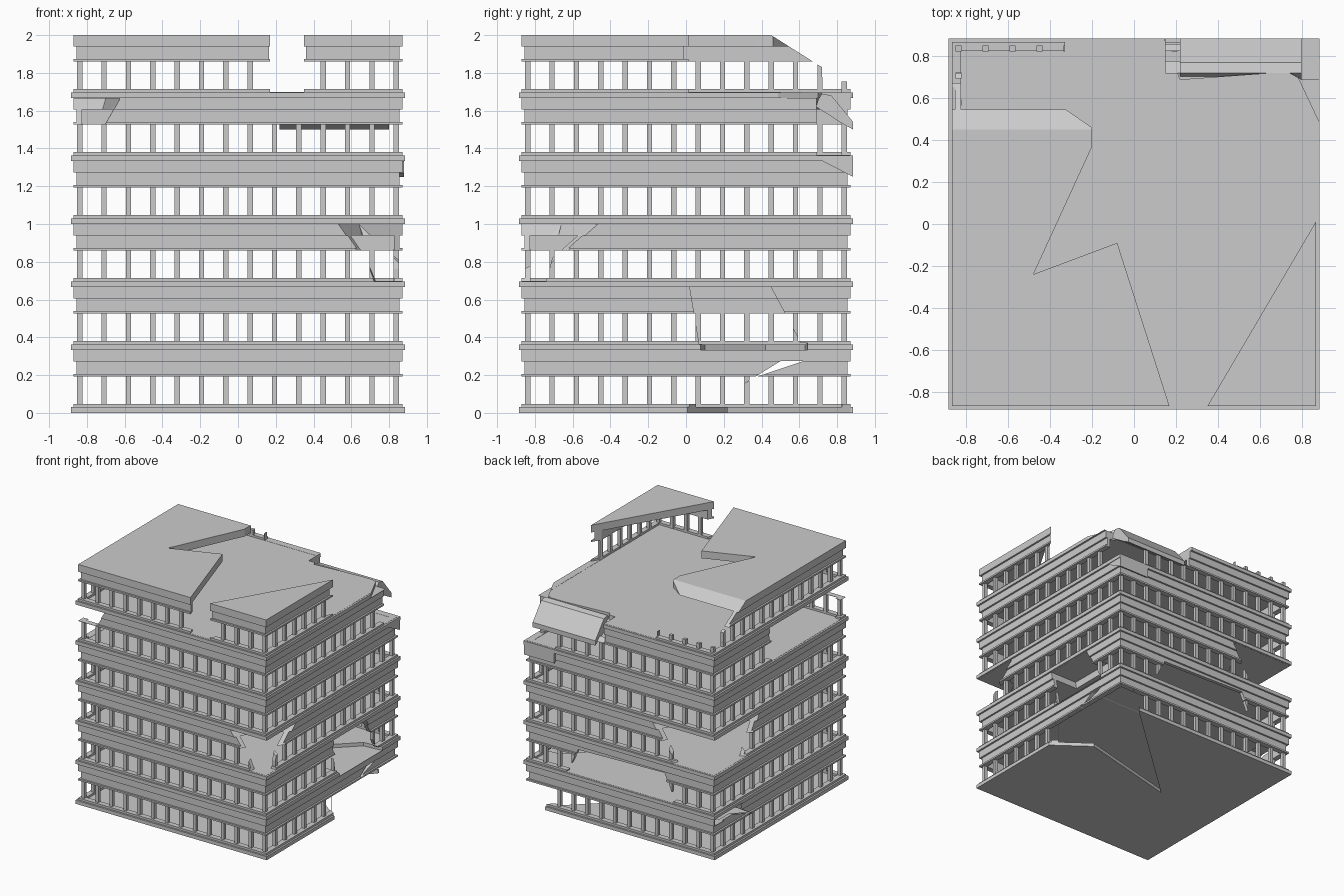
import bpy, bmesh
from mathutils import Vector

if "Cube" in bpy.data.objects:
    bpy.data.objects.remove(bpy.data.objects["Cube"])

H = 1 / 3          # storey height


def new_object(name, bm):
    bmesh.ops.recalc_face_normals(bm, faces=bm.faces)
    me = bpy.data.meshes.new(name)
    bm.to_mesh(me)
    bm.free()
    ob = bpy.data.objects.new(name, me)
    bpy.context.collection.objects.link(ob)
    return ob


def add_box(bm, lo, hi):
    v = [bm.verts.new((x, y, z)) for z in (lo[2], hi[2])
         for x, y in ((lo[0], lo[1]), (hi[0], lo[1]), (hi[0], hi[1]), (lo[0], hi[1]))]
    for f in ((3, 2, 1, 0), (4, 5, 6, 7), (0, 1, 5, 4), (1, 2, 6, 5), (2, 3, 7, 6), (3, 0, 4, 7)):
        bm.faces.new([v[i] for i in f])


def slab(name, r, z0, z1):
    bm = bmesh.new()
    add_box(bm, (-r, -r, z0), (r, r, z1))
    return new_object(name, bm)


def ring(name, r, t, z0, z1):
    bm = bmesh.new()
    loops = []
    for q, z in ((r, z0), (r, z1), (r - t, z1), (r - t, z0)):
        loops.append([bm.verts.new((x * q, y * q, z)) for x, y in ((-1, -1), (1, -1), (1, 1), (-1, 1))])
    for k in range(4):
        a, b = loops[k], loops[(k + 1) % 4]
        for i in range(4):
            j = (i + 1) % 4
            bm.faces.new((a[i], a[j], b[j], b[i]))
    return new_object(name, bm)


def columns(name, z0, z1):
    bm = bmesh.new()
    n, e, w = 13, 0.838, 0.014
    spots = set()
    for i in range(n + 1):
        p = round(-e + 2 * e * i / n, 4)
        for s in (-e, e):
            spots.add((p, s))
            spots.add((s, p))
    for x, y in sorted(spots):
        add_box(bm, (x - w, y - w, z0), (x + w, y + w, z1))
    return new_object(name, bm)


def prism(name, axis, poly, lo, hi, poly2=None):
    # outline swept along an axis, optionally lofted to a second outline
    def place(p, t):
        return {'x': (t, p[0], p[1]), 'y': (p[0], t, p[1]), 'z': (p[0], p[1], t)}[axis]
    bm = bmesh.new()
    a = [bm.verts.new(place(p, lo)) for p in poly]
    b = [bm.verts.new(place(p, hi)) for p in (poly2 or poly)]
    bm.faces.new(a[::-1])
    bm.faces.new(b)
    for i in range(len(a)):
        j = (i + 1) % len(a)
        bm.faces.new((a[i], a[j], b[j], b[i]))
    bmesh.ops.triangulate(bm, faces=bm.faces)
    return new_object(name, bm)


def bounds(ob):
    c = [v.co for v in ob.data.vertices]
    return [(min(v[i] for v in c), max(v[i] for v in c)) for i in range(3)]


# Six storeys: floor slab, sill, columns, lintel, band, ceiling slab
parts = []
for k in range(6):
    z = k * H
    parts += [
        slab(f"floor_slab_{k}", 0.885, z, z + 0.03),
        ring(f"window_sill_{k}", 0.87, 0.045, z + 0.03, z + 0.047),
        columns(f"columns_{k}", z + 0.03, z + 0.2),
        ring(f"lintel_{k}", 0.87, 0.045, z + 0.193, z + 0.207),
        ring(f"wall_band_{k}", 0.855, 0.03, z + 0.207, z + 0.272),
        slab(f"ceiling_slab_{k}", 0.87, z + 0.272, z + H),
    ]

E = 0.95           # beyond the outer walls
cuts = [
    # roof gap and missing back of the top storey
    ('z', [(.195, -E), (.303, -E), (E, .15), (E, E), (-.33, E), (-.33, .55), (-.2, .46),
           (-.2, .37), (-.48, -.24), (-.08, -.09)], 1.698, 2.1),
    ('x', [(.43, 2.013), (.72, 1.83), (.722, 1.75), (E, 1.76), (E, 2.1), (.43, 2.1)], -E, -.19),
    # back right corner of the fifth storey
    ('z', [(.22, .69), (.77, .73), (E, .35), (E, E), (.12, E)], 1.668, 1.72),
    ('x', [(.72, 1.66), (E, 1.44), (E, 1.72), (.72, 1.72)], .15, E),
    ('z', [(E, .69), (.8, .69), (.6, .8), (.6, E), (E, E)], 1.365, 1.72),
    # left wall of the fifth storey
    ('z', [(-E, -.8), (-.75, -.8), (-.75, .1), (-E, .12)], 1.365, 1.54),
    ('z', [(-E, -E), (-.7, -E), (-.74, .1), (-E, .12)], 1.528, 1.6655,
     [(-E, -E), (-.62, -E), (-.7, .12), (-E, .15)]),
    # opposite corners of the third storey
    ('z', [(.7, -E), (.75, -.74), (E, -.74), (E, -E)], .698, .999,
     [(.49, -E), (.64, -.66), (E, -.4), (E, -E)]),
    ('z', [(-.45, E), (-.6, .6), (-E, .4), (-E, E)], .698, .999,
     [(-.25, E), (-.5, .5), (-E, .22), (-E, E)]),
    # right and back walls of the second storey
    ('x', [(.02, .666), (.07, .365), (.61, .365), (.45, .666)], .62, E),
    ('z', [(E, .07), (.7, .1), (.5, .42), (.72, .63), (E, .65)], .334, .37),
    ('y', [(-.5, .365), (.5, .365), (.4, .57), (-.4, .59)], .7, E),
    # ground storey: missing back right corner and torn bands
    ('z', [(E, -.04), (.6, .22), (-.28, 0), (.68, .87), (.7, E), (E, E)], -.1, .192),
    ('x', [(.3, .15), (.5, .274), (.62, .274), (.37, .19)], -E, E),
    ('x', [(.5, .27), (.62, .271), (.86, .273), (.86, .34), (.52, .34)], -E, -.7),
]
cutters = [prism(f"cutter_{i}", *c) for i, c in enumerate(cuts)]
for c in cutters:
    c.hide_render = True

# Break the parts
boxes = [bounds(c) for c in cutters]
for ob in parts:
    bb = bounds(ob)
    for c, cb in zip(cutters, boxes):
        if all(bb[i][0] < cb[i][1] and cb[i][0] < bb[i][1] for i in range(3)):
            m = ob.modifiers.new("break", 'BOOLEAN')
            m.operation = 'DIFFERENCE'
            m.solver = 'EXACT'
            m.object = c
bpy.context.view_layer.update()
dg = bpy.context.evaluated_depsgraph_get()
for ob in parts:
    if ob.modifiers:
        me = bpy.data.meshes.new_from_object(ob.evaluated_get(dg))
        ob["broken"] = True
        ob.data, old = me, ob.data
for ob in parts:
    ob.modifiers.clear()
for c in cutters:
    bpy.data.objects.remove(c)

# Hanging broken slabs at the back right corner
prism("hanging_slab_upper", 'x', [(.70, 1.66), (.72, 1.69), (.77, 1.68), (.885, 1.54),
                                  (.885, 1.5), (.83, 1.53), (.69, 1.62)], .22, .8)
prism("hanging_slab_lower", 'x', [(.67, 1.335), (.67, 1.36), (.885, 1.362), (.885, 1.25),
                                  (.845, 1.27), (.83, 1.33)], .6, .88)
